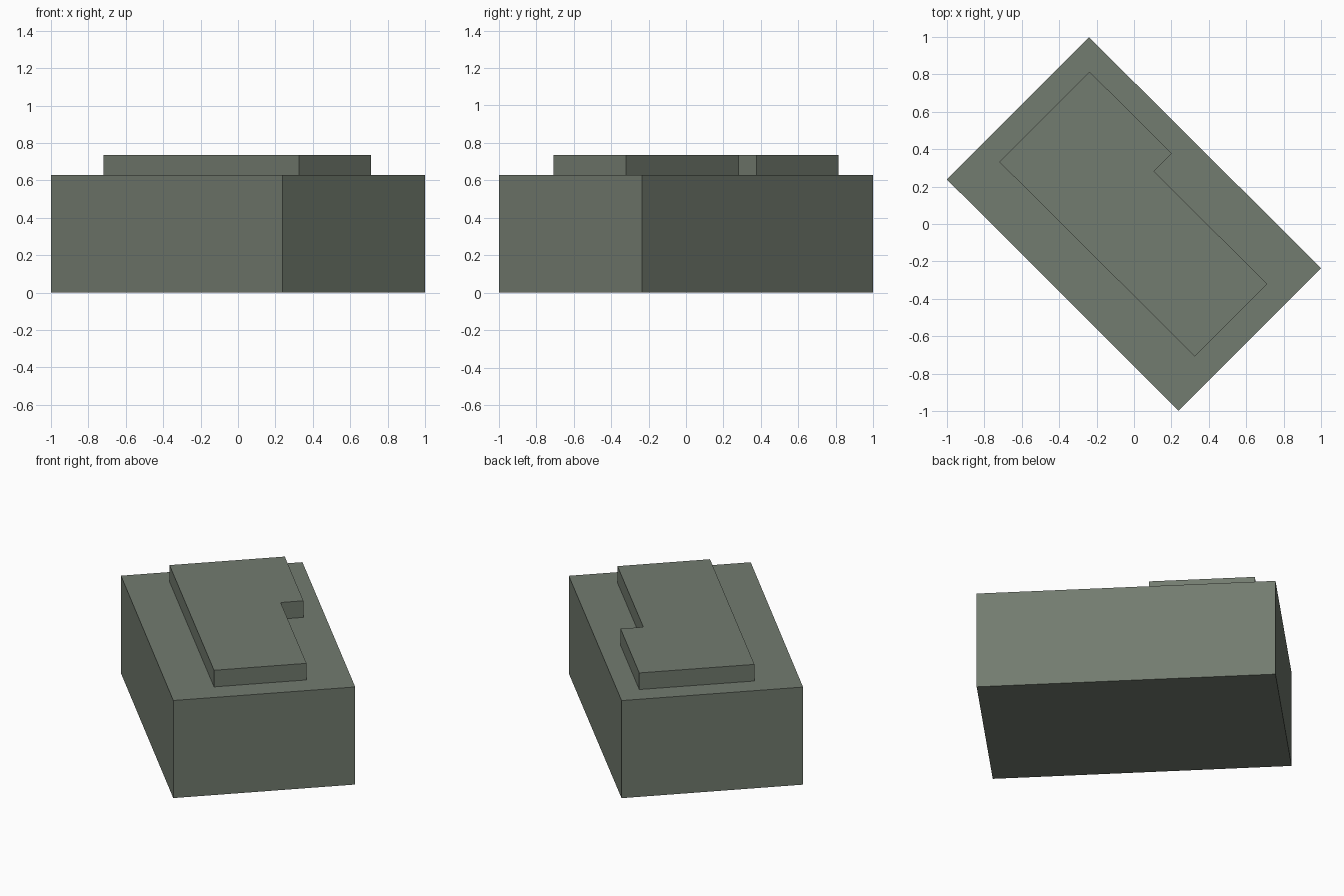
import bpy, bmesh

if "Cube" in bpy.data.objects:
    bpy.data.objects.remove(bpy.data.objects["Cube"])

mat = bpy.data.materials.new("grey_green")
mat.diffuse_color = (0.17, 0.2, 0.16, 1)
mat.use_nodes = True
mat.node_tree.nodes["Principled BSDF"].inputs["Base Color"].default_value = mat.diffuse_color


def prism(name, outline, z0, z1):
    """Extrude a flat outline from z0 up to z1."""
    bm = bmesh.new()
    face = bm.faces.new([bm.verts.new((x, y, z0)) for x, y in outline])
    ext = bmesh.ops.extrude_face_region(bm, geom=[face], use_keep_orig=True)
    top = [v for v in ext["geom"] if isinstance(v, bmesh.types.BMVert)]
    bmesh.ops.translate(bm, verts=top, vec=(0, 0, z1 - z0))
    bmesh.ops.recalc_face_normals(bm, faces=bm.faces)
    mesh = bpy.data.meshes.new(name)
    bm.to_mesh(mesh)
    bm.free()
    mesh.materials.append(mat)
    obj = bpy.data.objects.new(name, mesh)
    bpy.context.collection.objects.link(obj)
    return obj


# Main block, turned on the ground plan
prism("main_block",
      [(-1, 0.238), (0.238, -0.998), (1, -0.236), (-0.24, 0.998)], 0, 0.628)

# Set-back upper storey with a stepped side
prism("upper_storey",
      [(-0.72, 0.332), (0.325, -0.708), (0.712, -0.32),
       (0.107, 0.281), (0.202, 0.377), (-0.237, 0.814)], 0.628, 0.735)
